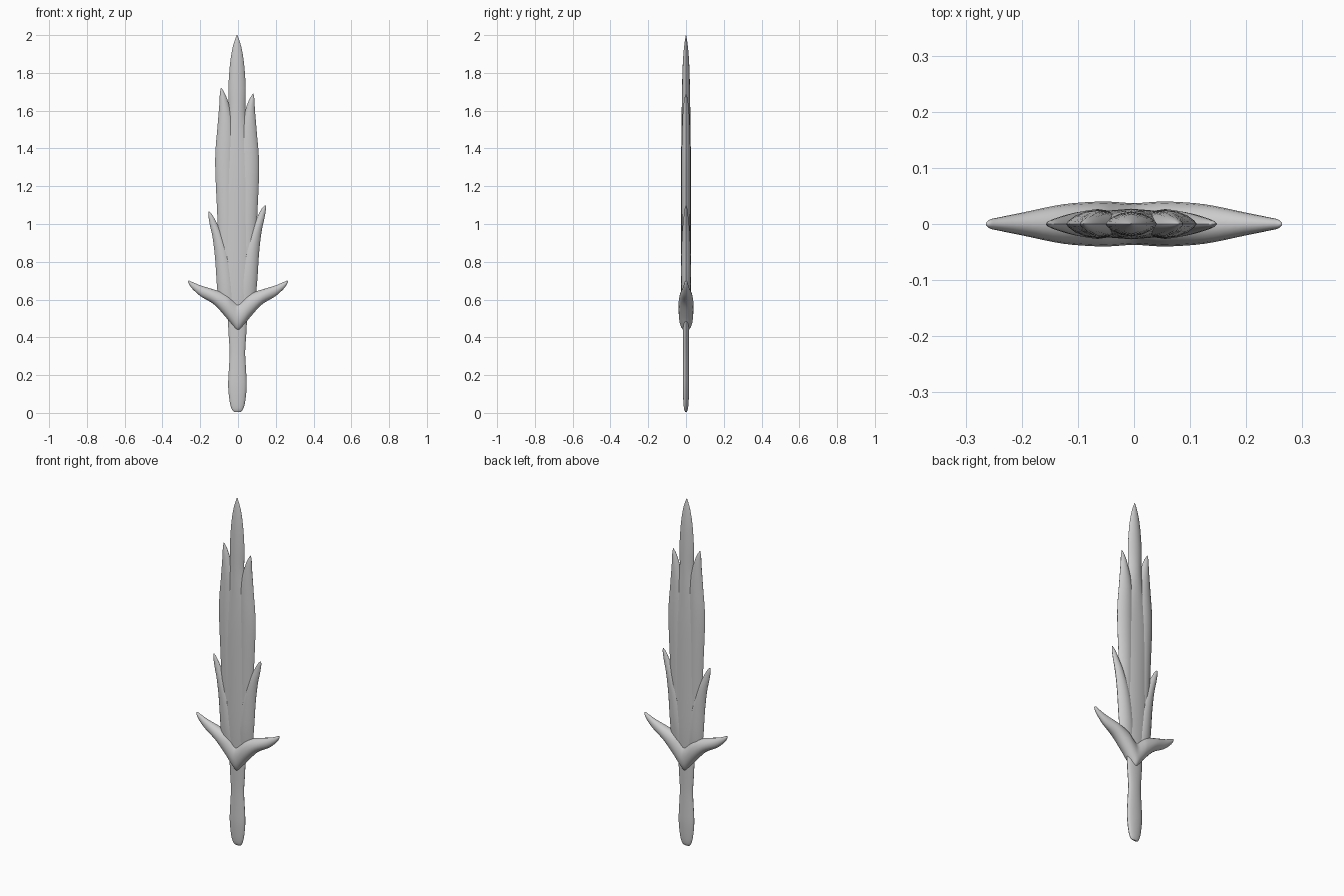
import bpy, bmesh, math
from mathutils import Vector

if "Cube" in bpy.data.objects:
    bpy.data.objects.remove(bpy.data.objects["Cube"], do_unlink=True)

grey = bpy.data.materials.new("pale_grey")
grey.use_nodes = True
GREY = (0.6, 0.6, 0.6, 1)
grey.diffuse_color = GREY
grey.node_tree.nodes["Principled BSDF"].inputs["Base Color"].default_value = GREY


def smooth_stations(stations, steps=4):
    """Pass a soft curve through the stations."""
    pts = [Vector(s) for s in stations]
    out = []
    for i in range(len(pts) - 1):
        p0, p1, p2 = pts[max(i - 1, 0)], pts[i], pts[i + 1]
        p3 = pts[min(i + 2, len(pts) - 1)]
        for k in range(steps):
            t = k / steps
            out.append(p1 + (p2 - p0) * (t / 2)
                       + (p0 * 2 - p1 * 5 + p2 * 4 - p3) * (t * t / 2)
                       + (p1 * 3 - p0 - p2 * 3 + p3) * (t ** 3 / 2))
    return out + [pts[-1]]


def loft(name, stations, upright=True, lens=True, sides=16, angle=40):
    """Stations: position along, lower edge, upper edge, half thickness."""
    bm = bmesh.new()
    rings = []
    for along, lo, hi, thick in smooth_stations(stations):
        ring = []
        for i in range(sides):
            a = math.tau * i / sides
            c, s = math.cos(a), math.sin(a)
            y = s * abs(s) ** 0.5 if lens else s
            across = (lo + hi) / 2 + c * (hi - lo) / 2
            y *= max(thick, 0.001)
            ring.append(bm.verts.new((across, y, along) if upright
                                     else (along, y, across)))
        rings.append(ring)
    for a, b in zip(rings, rings[1:]):
        for i in range(sides):
            j = (i + 1) % sides
            bm.faces.new((a[i], a[j], b[j], b[i]))
    bm.faces.new(rings[0])
    bm.faces.new(rings[-1])
    bmesh.ops.recalc_face_normals(bm, faces=bm.faces)
    mesh = bpy.data.meshes.new(name)
    bm.to_mesh(mesh)
    bm.free()
    mesh.materials.append(grey)
    obj = bpy.data.objects.new(name, mesh)
    bpy.context.collection.objects.link(obj)
    bpy.ops.object.select_all(action='DESELECT')
    obj.select_set(True)
    bpy.context.view_layer.objects.active = obj
    bpy.ops.object.shade_smooth_by_angle(angle=math.radians(angle))
    return obj


# Central blade running up to the point
core = [(0.54, 0.07, 0.02), (0.7, 0.095, 0.025), (1.0, 0.097, 0.027),
        (1.25, 0.1, 0.027), (1.42, 0.075, 0.025), (1.58, 0.046, 0.023),
        (1.72, 0.046, 0.021), (1.85, 0.037, 0.017), (1.94, 0.022, 0.01),
        (2.0, 0.002, 0.001)]
loft("blade_core", [(z, -w - 0.005, w - 0.005, t) for z, w, t in core])

# Leaf-shaped barbs in two tiers, slightly uneven from side to side
upper = [(0.7, 0.0, 0.09, 0.018), (1.0, 0.0, 0.1, 0.023),
         (1.3, 0.0, 0.112, 0.025), (1.48, 0.008, 0.1, 0.022),
         (1.6, 0.038, 0.09, 0.016), (1.66, 0.06, 0.087, 0.009),
         (1.69, 0.079, 0.082, 0.001)]
lower = [(0.58, -0.01, 0.09, 0.018), (0.7, 0.0, 0.102, 0.026),
         (0.85, 0.025, 0.112, 0.025), (0.96, 0.065, 0.125, 0.02),
         (1.03, 0.098, 0.14, 0.013), (1.08, 0.125, 0.148, 0.007),
         (1.1, 0.143, 0.146, 0.001)]
for side, sign, rise_up, rise_low, shift in (
        ("left", 1, 0, 0, 0), ("right", -1, 0.03, -0.035, 0.009)):
    for tier, leaf, rise in (("upper", upper, rise_up), ("lower", lower, rise_low)):
        loft(side + "_" + tier + "_barb",
             [(z + rise, sign * (a + shift), sign * (b + shift), t)
              for z, a, b, t in leaf])

# Sweeping guard, one mirrored curve of horns
horn = [(0.0, 0.432, 0.585, 0.037), (0.03, 0.463, 0.605, 0.039),
        (0.063, 0.505, 0.632, 0.04), (0.127, 0.574, 0.653, 0.035),
        (0.196, 0.616, 0.674, 0.021), (0.24, 0.655, 0.692, 0.012),
        (0.257, 0.678, 0.7, 0.008), (0.264, 0.692, 0.699, 0.002)]
left_half = [(-x, a, b, t) for x, a, b, t in reversed(horn[1:])]
loft("guard", left_half + horn, upright=False, lens=False)

# Flat rounded grip
grip = [(0.005, 0.018, 0.004), (0.02, 0.03, 0.01), (0.06, 0.041, 0.014),
        (0.14, 0.049, 0.017), (0.22, 0.046, 0.016), (0.32, 0.041, 0.015),
        (0.42, 0.047, 0.016), (0.5, 0.05, 0.017), (0.56, 0.045, 0.017)]
loft("grip", [(z, -w - 0.003, w - 0.003, t) for z, w, t in grip], lens=False)
